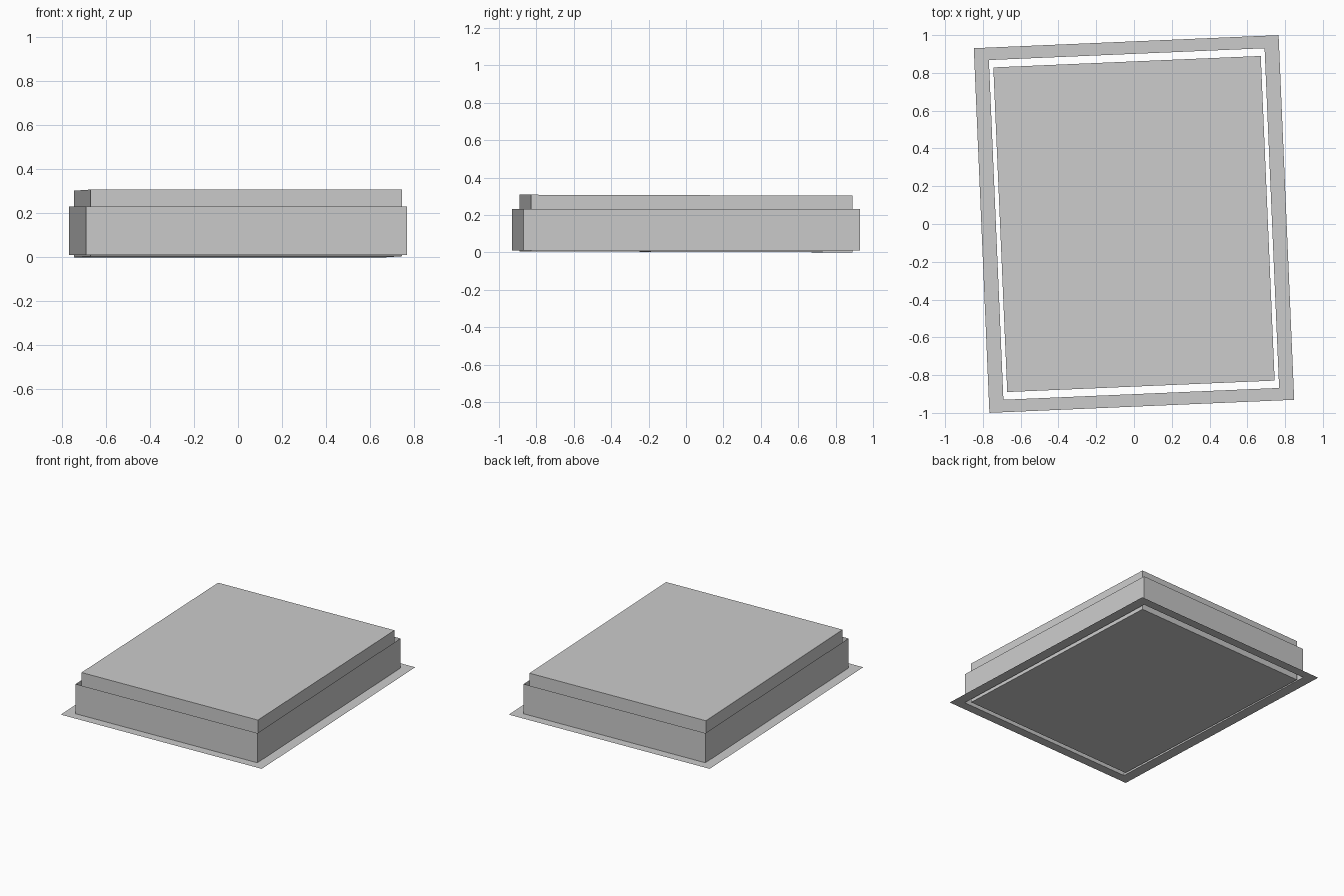
import bpy, math

if "Cube" in bpy.data.objects:
    bpy.data.objects.remove(bpy.data.objects["Cube"])

YAW = math.radians(2.45)   # whole unit is turned slightly
TILT = 0.0025              # pane is very slightly lower at the back


def rect(w, h, z):
    return [(sx * w / 2, sy * h / 2, z)
            for sx, sy in ((-1, -1), (1, -1), (1, 1), (-1, 1))]


def make(name, verts, faces):
    me = bpy.data.meshes.new(name)
    me.from_pydata(verts, [], faces)
    me.update()
    ob = bpy.data.objects.new(name, me)
    bpy.context.collection.objects.link(ob)
    ob.rotation_euler.z = YAW
    return ob


def ring_faces():
    return [(i, (i + 1) % 4, (i + 1) % 4 + 4, i + 4) for i in range(4)]


HOLE = (1.461, 1.80)

# Flat sheet flange around the opening
make("flange", rect(1.615, 1.932, 0.01) + rect(*HOLE, 0.01), ring_faces())

# Thin upright curb wall
make("curb_wall", rect(*HOLE, 0.01) + rect(*HOLE, 0.232), ring_faces())

# Closed inner block, top and bottom leaning slightly to the back
verts = rect(1.417, 1.72, 0.0025) + rect(1.417, 1.72, 0.3055)
verts = [(x, y, z - TILT * y / 0.86) for x, y, z in verts]
make("inner_block", verts, ring_faces() + [(3, 2, 1, 0), (4, 5, 6, 7)])
